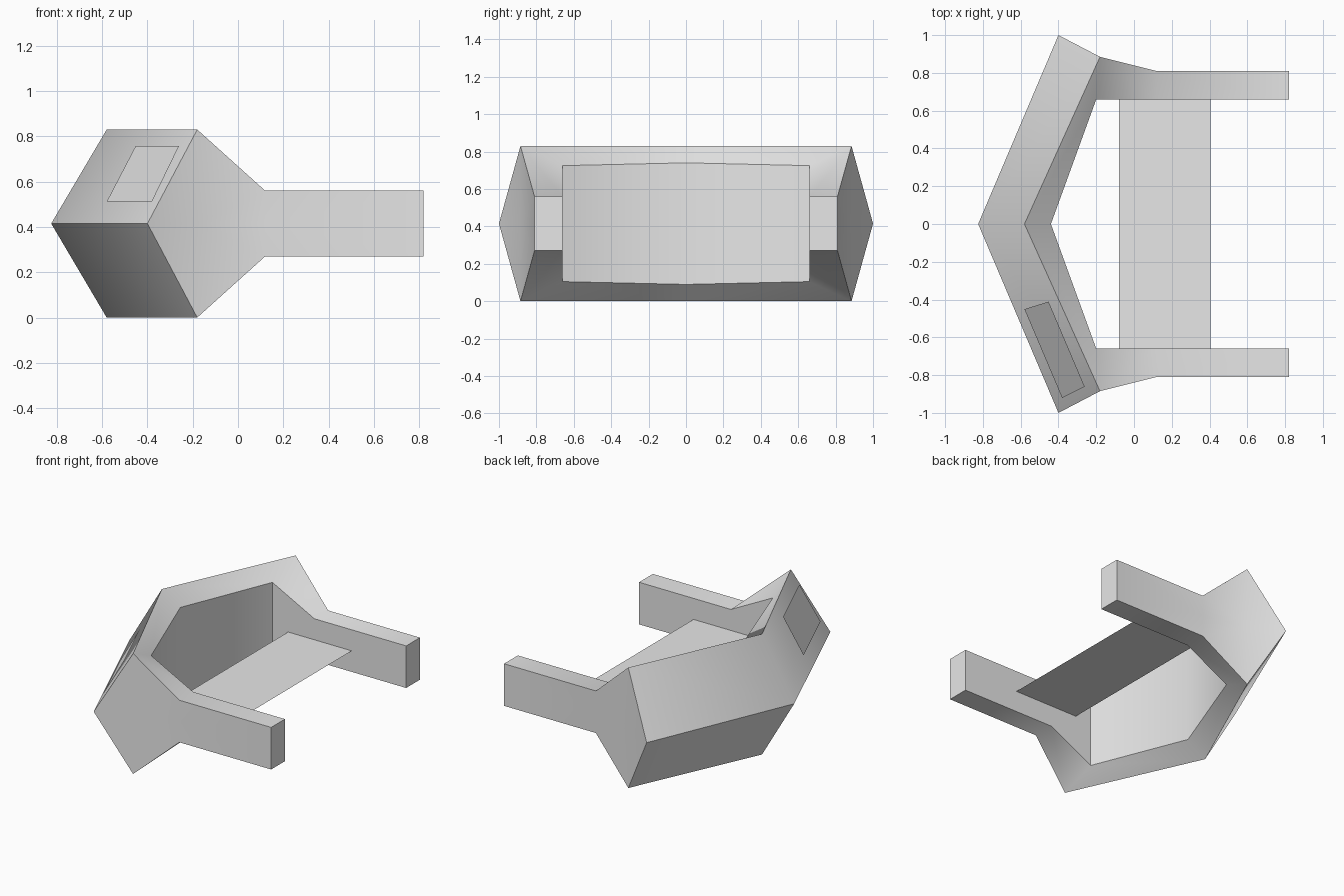
import bpy, bmesh, math
from mathutils import Vector

cube = bpy.data.objects.get("Cube")
if cube:
    bpy.data.objects.remove(cube, do_unlink=True)

MID = 0.415  # height of the horizontal symmetry plane

grey = bpy.data.materials.new("light grey")
grey.use_nodes = True
grey.diffuse_color = (0.8, 0.8, 0.8, 1)
grey.node_tree.nodes["Principled BSDF"].inputs["Base Color"].default_value = (0.8, 0.8, 0.8, 1)


def add_object(name, bm, z=0.0):
    mesh = bpy.data.meshes.new(name)
    bm.to_mesh(mesh)
    bm.free()
    obj = bpy.data.objects.new(name, mesh)
    obj.location.z = z
    mesh.materials.append(grey)
    bpy.context.collection.objects.link(obj)
    return obj


def add_sheet(name, corners):
    bm = bmesh.new()
    bm.faces.new([bm.verts.new(c) for c in corners])
    return add_object(name, bm)


# Angular shell with two arms: one quarter, then mirrored in y and z
points = {
    "nose": (-0.825, 0, 0), "ridge": (-0.58, 0, MID),
    "wall_top": (-0.44, 0, 0.325), "wall_mid": (-0.44, 0, 0),
    "tip": (-0.40, 1.0, 0), "crest": (-0.18, 0.885, MID), "cap_mid": (-0.18, 0.885, 0),
    "corner_top": (-0.20, 0.66, 0.31), "corner_mid": (-0.20, 0.66, 0),
    "neck_out": (0.12, 0.81, 0.145), "neck_out_mid": (0.12, 0.81, 0),
    "neck_in": (0.12, 0.66, 0.145), "neck_in_mid": (0.12, 0.66, 0),
    "end_out": (0.82, 0.81, 0.145), "end_out_mid": (0.82, 0.81, 0),
    "end_in": (0.82, 0.66, 0.145), "end_in_mid": (0.82, 0.66, 0),
}
faces = [
    "nose tip crest ridge",                            # outer slope
    "ridge crest corner_top wall_top",                 # rim
    "wall_top corner_top corner_mid wall_mid",         # inner wall
    "tip cap_mid crest",                               # side cap
    "cap_mid neck_out_mid neck_out crest",             # arm outside
    "neck_out_mid end_out_mid end_out neck_out",
    "end_out_mid end_in_mid end_in end_out",           # arm end
    "end_in_mid neck_in_mid neck_in end_in",           # arm inside
    "neck_in_mid corner_mid corner_top neck_in",
    "crest neck_out neck_in corner_top",               # arm top
    "neck_out end_out end_in neck_in",
]
bm = bmesh.new()
verts = {name: bm.verts.new(co) for name, co in points.items()}
for face in faces:
    bm.faces.new([verts[n] for n in face.split()])
for axis in ("Y", "Z"):
    bmesh.ops.mirror(bm, geom=bm.verts[:] + bm.edges[:] + bm.faces[:],
                     merge_dist=0.0005, axis=axis)
bmesh.ops.remove_doubles(bm, verts=bm.verts, dist=0.0005)
bmesh.ops.recalc_face_normals(bm, faces=bm.faces)
body = add_object("shell_and_arms", bm, MID)

bpy.ops.object.select_all(action="DESELECT")
body.select_set(True)
bpy.context.view_layer.objects.active = body
bpy.ops.object.shade_smooth_by_angle(angle=math.radians(45))

# Flat deck between the arms
add_sheet("deck", [(-0.08, -0.66, MID), (0.405, -0.66, MID),
                   (0.405, 0.66, MID), (-0.08, 0.66, MID)])

# Thin panel lying on the upper front slope
along = Vector((0.425, -1.0, 0))
up = Vector((0.245, 0, MID))
normal = up.cross(along).normalized()
if normal.z < 0:
    normal.negate()
nose = Vector((-0.825, 0, MID))


def on_slope(y, z):
    return nose + along * -y + up * ((z - MID) / MID) + normal * 0.003


add_sheet("slope_panel", [on_slope(-0.45, 0.51), on_slope(-0.92, 0.51),
                          on_slope(-0.86, 0.755), on_slope(-0.41, 0.755)])
